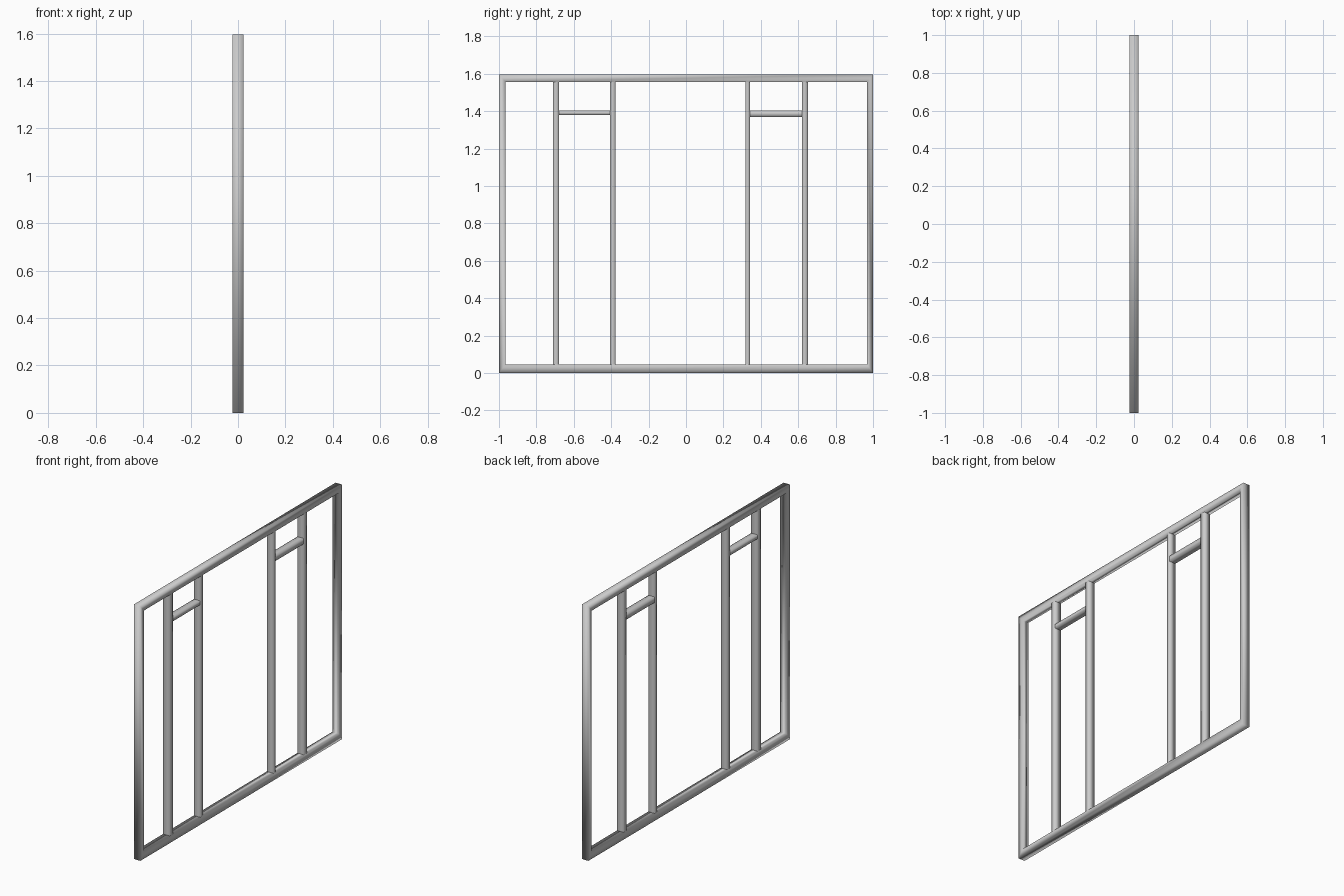
import bpy, bmesh

if "Cube" in bpy.data.objects:
    bpy.data.objects.remove(bpy.data.objects["Cube"])

D = 0.0225   # half depth of the outer frame
H = 1.597    # overall height


def finish(name, bm):
    bmesh.ops.recalc_face_normals(bm, faces=bm.faces)
    for f in bm.faces:
        f.smooth = True
    me = bpy.data.meshes.new(name)
    bm.to_mesh(me)
    bm.free()
    ob = bpy.data.objects.new(name, me)
    bpy.context.collection.objects.link(ob)


def rect(bm, x, y0, y1, z0, z1):
    return [bm.verts.new((x, y, z)) for y, z in ((y0, z0), (y1, z0), (y1, z1), (y0, z1))]


def bridge(bm, a, b):
    for i in range(4):
        j = (i + 1) % 4
        bm.faces.new((a[i], a[j], b[j], b[i]))


def bar(name, y0, y1, z0, z1, upright, depth=D - 0.0005):
    # open-ended bar whose ends are buried in its neighbours
    bm = bmesh.new()
    if upright:
        ends = [[bm.verts.new((x, y, z)) for x, y in
                 ((-depth, y0), (depth, y0), (depth, y1), (-depth, y1))] for z in (z0, z1)]
    else:
        ends = [[bm.verts.new((x, y, z)) for x, z in
                 ((-depth, z0), (depth, z0), (depth, z1), (-depth, z1))] for y in (y0, y1)]
    bridge(bm, *ends)
    finish(name, bm)


# Outer frame: one mitred ring
bm = bmesh.new()
loops = [rect(bm, -D, -1, 1, 0, H), rect(bm, D, -1, 1, 0, H),
         rect(bm, D, -0.966, 0.968, 0.046, 1.557), rect(bm, -D, -0.966, 0.968, 0.046, 1.557)]
for i in range(4):
    bridge(bm, loops[i], loops[(i + 1) % 4])
finish("outer_frame", bm)

# Inner uprights
for i, (y0, y1) in enumerate(((-0.71, -0.678), (-0.406, -0.376), (0.318, 0.342), (0.62, 0.652))):
    bar(f"upright_{i + 1}", y0, y1, 0.03, 1.565, True)

# Short crossbars between each pair of uprights
bar("crossbar_left", -0.685, -0.4, 1.379, 1.404, False, D - 0.001)
bar("crossbar_right", 0.337, 0.625, 1.369, 1.404, False, D - 0.001)
